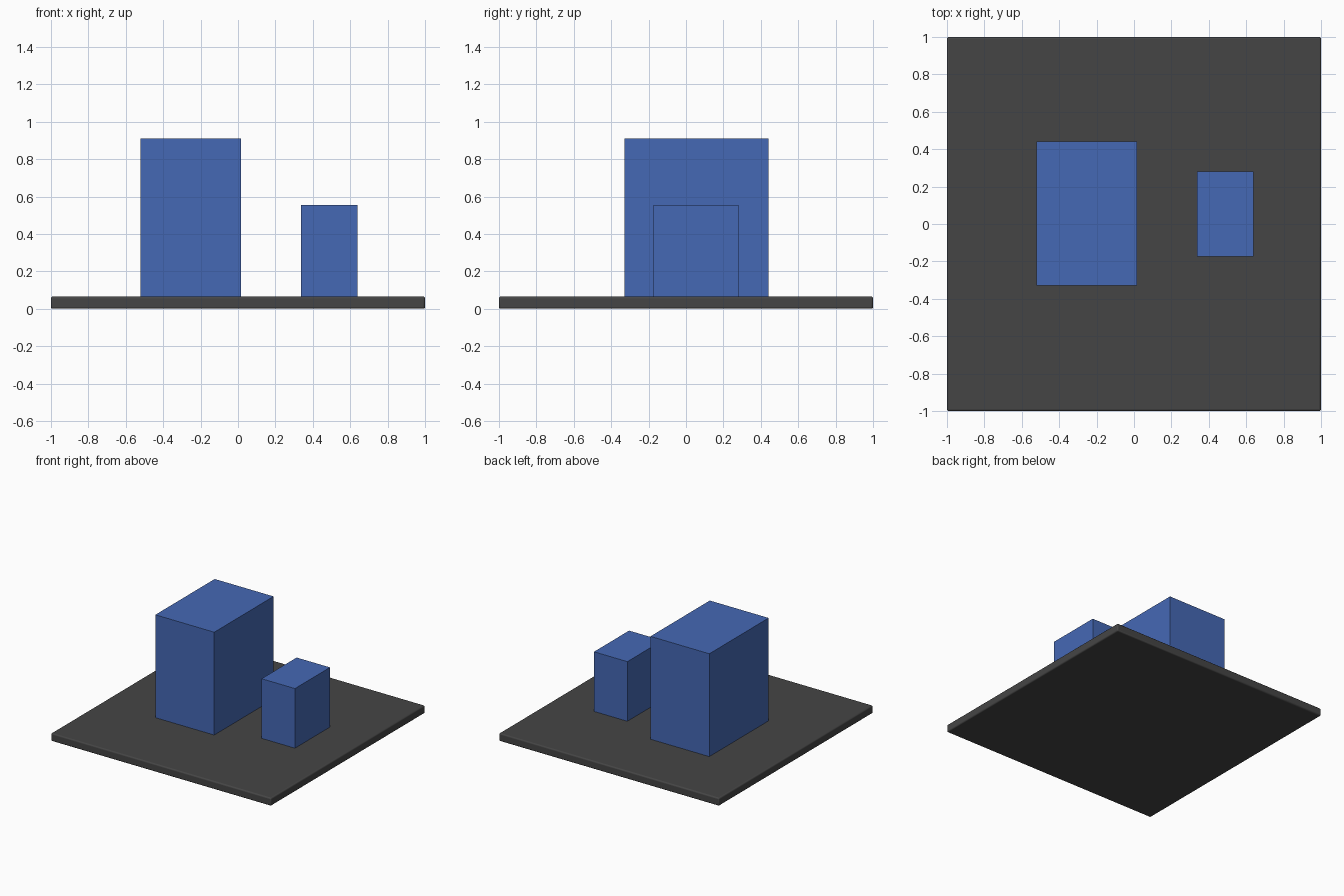
import bpy

if "Cube" in bpy.data.objects:
    bpy.data.objects.remove(bpy.data.objects["Cube"])


def material(name, color):
    m = bpy.data.materials.new(name)
    m.diffuse_color = color
    m.use_nodes = True
    m.node_tree.nodes["Principled BSDF"].inputs["Base Color"].default_value = m.diffuse_color
    return m


def block(name, lo, hi, mat):
    center = [(a + b) / 2 for a, b in zip(lo, hi)]
    bpy.ops.mesh.primitive_cube_add(size=1, location=center)
    ob = bpy.context.object
    ob.name = name
    ob.scale = [b - a for a, b in zip(lo, hi)]
    bpy.ops.object.transform_apply(location=False, rotation=False, scale=True)
    ob.data.materials.append(mat)
    return ob


dark = material("dark_grey", (0.06, 0.06, 0.06, 1))
blue = material("blue", (0.06, 0.14, 0.46, 1))

# Thin square base with softened edges
base = block("base_plate", (-1, -1, 0), (1, 1, 0.065), dark)
bevel = base.modifiers.new("soft_edges", 'BEVEL')
bevel.width = 0.01
bevel.segments = 3
bpy.ops.object.shade_smooth_by_angle()

# Two blocks standing on the base
block("large_block", (-0.52, -0.33, 0.065), (0.015, 0.44, 0.91), blue)
block("small_block", (0.337, -0.175, 0.065), (0.64, 0.28, 0.555), blue)
